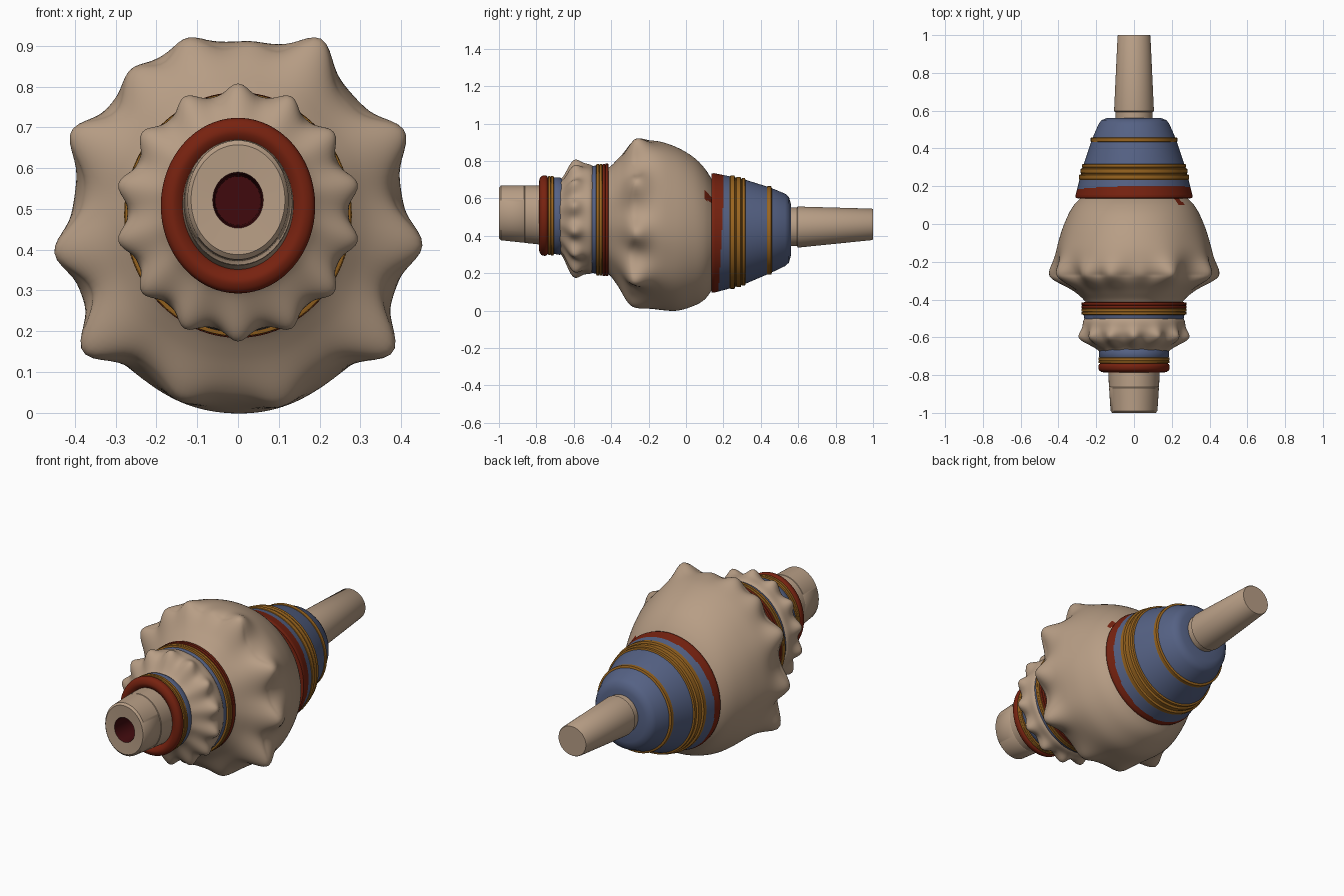
import bpy, bmesh, math

if "Cube" in bpy.data.objects:
    bpy.data.objects.remove(bpy.data.objects["Cube"])

def mat(name, c):
    m = bpy.data.materials.new(name)
    m.diffuse_color = (*c, 1)
    m.use_nodes = True
    m.node_tree.nodes["Principled BSDF"].inputs["Base Color"].default_value = m.diffuse_color
    return m

MATS = [mat("shell beige", (0.475, 0.34, 0.235)), mat("lacquer red", (0.185, 0.016, 0.005)),
        mat("slate blue", (0.09, 0.12, 0.23)), mat("old gold", (0.32, 0.13, 0.014)),
        mat("dark bore", (0.05, 0.003, 0.004))]
BEIGE, RED, BLUE, GOLD, DARK = range(5)
N = 128

def lerp(rows, y):
    for a, b in zip(rows, rows[1:]):
        if a[0] <= y <= b[0]:
            t = (y - a[0]) / (b[0] - a[0])
            return [p + (q - p) * t for p, q in zip(a, b)]
    return list(rows[-1])

def smooth(rows, k):
    """Catmull-Rom refinement of a profile"""
    p = [rows[0]] + rows + [rows[-1]]
    out = []
    for i in range(1, len(p) - 2):
        for j in range(k):
            t = j / k
            out.append([0.5 * (2 * b + (c - a) * t + (2 * a - 5 * b + 4 * c - d) * t * t
                               + (3 * b - a - 3 * c + d) * t ** 3)
                        for a, b, c, d in zip(*p[i - 1:i + 3])])
    return out + [list(rows[-1])]

def loft(name, rows, material, bump=None, n=N):
    """Elliptical rings along y; each row is y, top z, bottom z, half width"""
    bm = bmesh.new()
    rings = []
    for y, zt, zb, rx in rows:
        ring = []
        for i in range(n):
            a = 2 * math.pi * i / n
            d, dy = bump(y, a) if bump else (0, 0)
            ring.append(bm.verts.new(((rx + d) * math.cos(a), y + dy,
                                      (zt + zb) / 2 + ((zt - zb) / 2 + d) * math.sin(a))))
        rings.append(ring)
    for k, (r, s) in enumerate(zip(rings, rings[1:])):
        for i in range(n):
            f = bm.faces.new((r[i], r[(i + 1) % n], s[(i + 1) % n], s[i]))
            f.material_index = material(k, f.calc_center_median()) if callable(material) else material
    for ring, k in ((rings[0], 0), (rings[-1], len(rows) - 2)):
        f = bm.faces.new(ring)
        f.material_index = material(k, f.calc_center_median()) if callable(material) else material
    bmesh.ops.recalc_face_normals(bm, faces=bm.faces)
    me = bpy.data.meshes.new(name)
    bm.to_mesh(me)
    bm.free()
    for m in MATS:
        me.materials.append(m)
    ob = bpy.data.objects.new(name, me)
    bpy.context.collection.objects.link(ob)
    bpy.ops.object.select_all(action='DESELECT')
    ob.select_set(True)
    bpy.context.view_layer.objects.active = ob
    bpy.ops.object.shade_smooth_by_angle(angle=math.radians(40))
    return ob

def ring(name, y, w, zt, zb, rx, material, h=0.007):
    """Rounded raised band"""
    rows = []
    for j in range(9):
        t = math.pi * j / 8
        d = h * (min(1, 1.4 * math.sin(t)) * 2 - 1)
        rows.append((y - w / 2 * math.cos(t), zt + d, zb - d, rx + d))
    loft(name, rows, material)

def adiff(a, b):
    return (a - b + math.pi) % (2 * math.pi) - math.pi

# main whorl with its row of knobs
knobs = [(math.radians(a), h) for a, h in
         ((64, .08), (85, .02), (107, .05), (127, .05), (153, .075), (188, .07), (217, .092),
          (250, .03), (285, .03), (323, .092), (354, .07), (27, .075))]

def big_bump(y, a):
    d = 0
    for k, h in knobs:
        u = (y + .27) / (.055 if y < -.27 else .075)
        wide = .14 + .05 * min(abs(u), 2)
        d += h * (.75 * math.exp(-u * u) + .25 * math.exp(-u * u / 5)) * math.exp(-(adiff(a, k) / wide) ** 2)
    return d, -.02 * max(0, -math.sin(a)) * math.exp(-((y + .27) / .1) ** 2)

body = smooth([(-.46, .75, .23, .235), (-.41, .765, .195, .255), (-.36, .81, .14, .30),
               (-.30, .865, .065, .365), (-.25, .892, .03, .388), (-.15, .90, .008, .402),
               (-.05, .872, .0, .385), (.04, .82, .025, .352), (.10, .76, .06, .318),
               (.145, .69, .12, .275)], 7)

def stain(k, c):
    return RED if c.x > 0 and c.y > .1 and abs(math.atan2(c.z - .42, c.x) - .66) < .08 else BEIGE
loft("main_whorl", body, stain, big_bump, 180)

# small front whorl
def small_bump(y, a):
    d = 0
    for i in range(14):
        k = math.pi / 2 + i * 2 * math.pi / 14
        u = (y + .6) / .038
        d += .04 * (.75 * math.exp(-u * u) + .25 * math.exp(-u * u / 4)) * math.exp(-(adiff(a, k) / .135) ** 2)
    return d, 0
loft("small_whorl", smooth([(-.69, .685, .325, .165), (-.66, .705, .295, .198), (-.62, .75, .235, .25),
                            (-.58, .774, .208, .265), (-.545, .78, .202, .27),
                            (-.512, .778, .2, .268), (-.49, .765, .21, .25)], 7),
     BEIGE, small_bump, 168)

# painted bands between the whorls
loft("middle_blue_band", [(-.52, .762, .215, .25), (-.51, .772, .203, .262), (-.478, .776, .197, .267),
                          (-.42, .770, .205, .26), (-.415, .76, .22, .25)],
     lambda k, c: BLUE if k < 2 else DARK)
ring("middle_gold_ring_1", -.472, .018, .777, .195, .27, GOLD)
ring("middle_gold_ring_2", -.456, .018, .777, .194, .272, GOLD)
ring("middle_red_ring_1", -.439, .018, .778, .192, .272, RED)
ring("middle_red_ring_2", -.423, .018, .779, .191, .27, RED)

# front collar
loft("front_blue_band", [(-.72, .70, .315, .175), (-.705, .712, .303, .184), (-.675, .712, .298, .186),
                         (-.655, .70, .31, .18)], BLUE)
ring("front_gold_ring_1", -.73, .016, .712, .303, .18, GOLD)
ring("front_gold_ring_2", -.715, .018, .712, .301, .182, GOLD)
loft("front_red_collar", smooth([(-.74, .655, .355, .125), (-.768, .662, .35, .133),
                                 (-.784, .685, .328, .155), (-.782, .705, .31, .174),
                                 (-.770, .72, .296, .187), (-.748, .722, .294, .188),
                                 (-.735, .705, .31, .175)], 4), RED)

# hollow front tube
tube = [(-.70, .665, .345, .138), (-.862, .67, .362, .133), (-.864, .667, .365, .130),
        (-.867, .67, .363, .132), (-.99, .668, .376, .124), (-1.0, .657, .388, .115),
        (-.997, .59, .453, .062), (-.985, .585, .457, .058), (-.80, .58, .46, .055)]
loft("front_tube", tube, lambda k, c: DARK if k >= 6 else BEIGE)

# lacquered rear cone, red rim edge slanting round it, gold under the triple ring
cone = [(.135, .70, .13, .28), (.137, .732, .098, .308), (.15, .735, .096, .31), (.30, .705, .136, .272),
        (.45, .658, .20, .222), (.53, .625, .238, .187), (.55, .608, .256, .172),
        (.56, .575, .29, .145), (.562, .53, .36, .09)]
ys = [.135, .137] + [.15 + .005 * i for i in range(16)] + [.233, .317, .433, .458, .53, .55, .56, .562]

def paint(k, c):
    if c.y < .172 + .028 * (c.z - .1) / .63 + .02 * c.x:
        return RED
    return GOLD if .233 < c.y < .317 or .433 < c.y < .458 else BLUE
loft("rear_cone", [lerp(cone, y) for y in ys], paint)
for i, (y, w) in enumerate(((.248, .03), (.281, .03), (.308, .02), (.446, .026))):
    _, zt, zb, rx = lerp(cone, y)
    ring("rear_gold_ring_%d" % (i + 1), y, w, zt, zb, rx, GOLD, .006)

# rear pipe
loft("rear_pipe", [(.54, .55, .345, .098), (.593, .55, .345, .098), (.597, .556, .338, .105),
                   (.61, .556, .338, .105), (.995, .545, .377, .087), (1.0, .541, .38, .084)], BEIGE)
